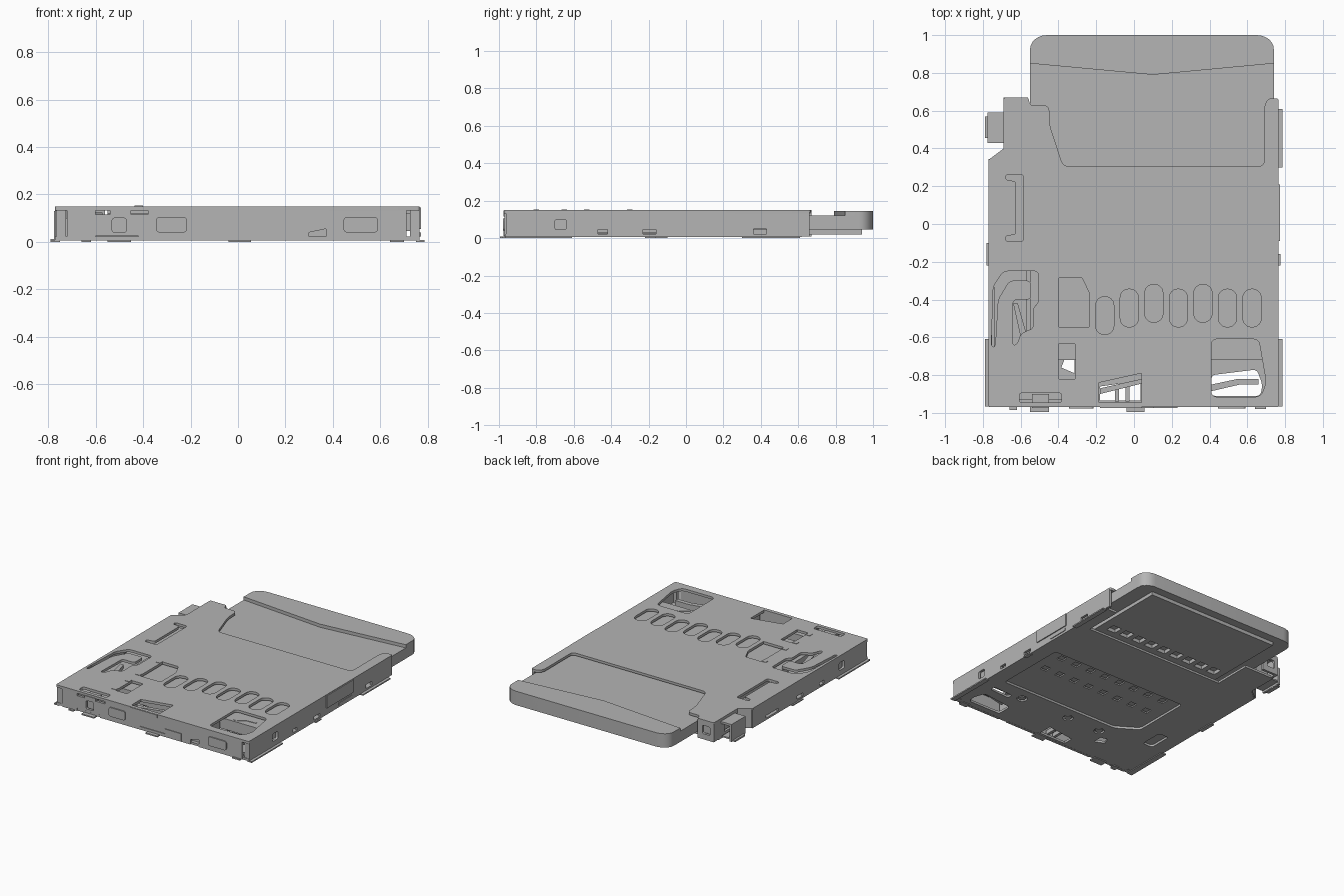
import bpy, bmesh, math
from mathutils import Matrix, Vector

if "Cube" in bpy.data.objects:
    bpy.data.objects.remove(bpy.data.objects["Cube"])

GREY = (0.46, 0.46, 0.46, 1)
mat = bpy.data.materials.new("plain grey")
mat.use_nodes = True
mat.diffuse_color = GREY
mat.node_tree.nodes["Principled BSDF"].inputs["Base Color"].default_value = GREY


def fillet(pts, r, n=6):
    """Round every corner of a polygon; r is one radius or one per point."""
    out, k = [], len(pts)
    rs = r if isinstance(r, (list, tuple)) else [r] * k
    for i in range(k):
        p = Vector(pts[i])
        if rs[i] == 0:
            out.append(p)
            continue
        a, b = Vector(pts[i - 1]) - p, Vector(pts[(i + 1) % k]) - p
        a, b = (v.normalized() * min(rs[i], v.length * 0.49) for v in (a, b))
        for j in range(n + 1):
            # superelliptic blend, close to a circular arc for square corners
            t = j / n * math.pi / 2
            out.append(p + a * (1 - math.sin(t)) + b * (1 - math.cos(t)))
    return out


def rect(x0, x1, y0, y1, r=0):
    return fillet([(x0, y0), (x1, y0), (x1, y1), (x0, y1)], r)


def plate(name, outline, lo, hi, holes=(), axis="z"):
    """Extruded profile with holes. axis z: (x,y), axis y: (x,z), axis x: (y,z)."""
    cu = bpy.data.curves.new(name, "CURVE")
    cu.dimensions, cu.fill_mode, cu.extrude = "2D", "BOTH", (hi - lo) / 2
    for loop in [outline, *holes]:
        sp = cu.splines.new("POLY")
        sp.points.add(len(loop) - 1)
        for p, q in zip(sp.points, loop):
            p.co = (q[0], q[1], 0, 1)
        sp.use_cyclic_u = True
    tmp = bpy.data.objects.new(name + "_profile", cu)
    bpy.context.collection.objects.link(tmp)
    dg = bpy.context.evaluated_depsgraph_get()
    me = bpy.data.meshes.new_from_object(tmp.evaluated_get(dg))
    bpy.data.objects.remove(tmp)
    bpy.data.curves.remove(cu)
    mid = (lo + hi) / 2
    m = {"z": Matrix(((1, 0, 0, 0), (0, 1, 0, 0), (0, 0, 1, mid), (0, 0, 0, 1))),
         "y": Matrix(((1, 0, 0, 0), (0, 0, -1, mid), (0, 1, 0, 0), (0, 0, 0, 1))),
         "x": Matrix(((0, 0, 1, mid), (1, 0, 0, 0), (0, 1, 0, 0), (0, 0, 0, 1)))}[axis]
    bm = bmesh.new()
    bm.from_mesh(me)
    bm.transform(m)
    bmesh.ops.remove_doubles(bm, verts=bm.verts, dist=1e-5)
    bmesh.ops.recalc_face_normals(bm, faces=bm.faces)
    bm.to_mesh(me)
    bm.free()
    me.name = name
    me.materials.clear()
    me.materials.append(mat)
    ob = bpy.data.objects.new(name, me)
    bpy.context.collection.objects.link(ob)
    return ob


def box(name, x0, x1, y0, y1, z0, z1):
    return plate(name, rect(x0, x1, y0, y1), z0, z1)


# --- memory card: thin body, thick grip with a shallow V edge, lower panel
body = fillet([(-0.55, -0.62), (-0.45, -0.72), (0.74, -0.72), (0.74, 1), (-0.55, 1)],
              [0, 0, 0.02, 0.09, 0.09])
plate("card_body", body, 0.045, 0.122)
plate("card_grip", fillet([(-0.55, 0.85), (0.1, 0.79), (0.74, 0.85), (0.74, 1), (-0.55, 1)],
                          [0, 0, 0, 0.09, 0.09]), 0.0455, 0.145)
windows = [rect(-0.37 + i * 0.108, -0.30 + i * 0.108, 0.39, 0.46) for i in range(9)]
plate("card_lower_panel", rect(-0.42, 0.63, 0.30, 0.94), 0.02, 0.045, windows)

# --- top cover sheet with its openings
cover = fillet([(-0.77, -0.97), (0.765, -0.97), (0.765, 0.665), (0.69, 0.665), (0.69, 0.305),
                (-0.375, 0.305), (-0.445, 0.52), (-0.45, 0.63), (-0.55, 0.63), (-0.56, 0.67),
                (-0.69, 0.67), (-0.69, 0.40), (-0.77, 0.34)],
               [.01, .01, .01, .06, .03, .03, .02, .03, .01, .01, .01, 0, 0])
ovals = [(-0.155, -0.485), (-0.025, -0.445), (0.105, -0.42), (0.235, -0.445),
         (0.365, -0.42), (0.495, -0.445), (0.625, -0.445)]
holes = [rect(x - 0.048, x + 0.048, y - 0.1, y + 0.1, 0.045) for x, y in ovals]
holes += [
    # hooked slot
    fillet([(-0.68, 0.26), (-0.68, 0.235), (-0.625, 0.225), (-0.625, -0.055), (-0.68, -0.065),
            (-0.68, -0.09), (-0.585, -0.09), (-0.585, 0.26)], 0.01, 3),
    # curved guide track
    fillet([(-0.755, -0.65), (-0.735, -0.65), (-0.72, -0.40), (-0.66, -0.30), (-0.545, -0.30),
            (-0.545, -0.40), (-0.64, -0.40), (-0.645, -0.64), (-0.62, -0.64), (-0.60, -0.58),
            (-0.53, -0.55), (-0.535, -0.44), (-0.505, -0.42), (-0.505, -0.25), (-0.69, -0.25),
            (-0.745, -0.33)], 0.02, 3),
    # side windows
    fillet([(-0.40, -0.545), (-0.235, -0.545), (-0.235, -0.37), (-0.275, -0.285), (-0.40, -0.285)], 0.008, 3),
    rect(-0.40, -0.31, -0.82, -0.635, 0.005),
    # front windows
    fillet([(0.41, -0.915), (0.67, -0.915), (0.70, -0.84), (0.66, -0.61), (0.41, -0.61)], 0.025, 3),
    [(-0.185, -0.945), (0.04, -0.945), (0.04, -0.79), (-0.185, -0.84)],
    rect(-0.605, -0.385, -0.945, -0.895, 0.01),
]
plate("cover_top", cover, 0.132, 0.15, holes)

# --- cover walls
front = [(-0.72, 0.005), (-0.60, 0.005), (-0.60, 0.025), (-0.42, 0.025), (-0.42, 0.005), (0.30, 0.005),
         (0.30, 0.04), (0.37, 0.055), (0.37, 0.005), (0.71, 0.005), (0.71, 0.14), (-0.38, 0.14),
         (-0.38, 0.115), (-0.60, 0.115), (-0.60, 0.14), (-0.72, 0.14)]
plate("front_wall", front, -0.97, -0.952, [rect(-0.53, -0.47, 0.04, 0.1, 0.01)], "y")
for x0, x1 in ((-0.345, -0.215), (0.445, 0.59)):
    plate("front_boss", rect(x0, x1, 0.04, 0.105, 0.015), -0.978, -0.969, (), "y")
plate("front_seam_strip", [(-0.1, 0.012), (0.23, 0.012), (0.23, 0.065), (0.10, 0.065),
                           (0.10, 0.03), (-0.1, 0.03)], -0.975, -0.969, (), "y")
box("front_top_strip", -0.18, 0.04, -0.975, -0.95, 0.128, 0.148)

side_holes = [rect(-0.47, -0.42, 0.015, 0.045), rect(-0.23, -0.16, 0.02, 0.045),
              rect(0.05, 0.19, 0.022, 0.04), rect(0.36, 0.43, 0.02, 0.05)]
plate("left_side_wall", rect(-0.955, 0.66, 0.008, 0.14), 0.748, 0.765,
      side_holes + [rect(-0.70, -0.64, 0.045, 0.1, 0.01)], "x")
plate("right_side_wall", rect(-0.955, 0.345, 0.008, 0.14), -0.77, -0.752,
      [rect(-0.70, -0.64, 0.045, 0.1, 0.01)] + side_holes[:3], "x")
box("left_side_bump", 0.76, 0.772, -0.09, 0.21, 0.055, 0.146)
box("left_bottom_bump", 0.76, 0.77, 0.05, 0.20, 0.022, 0.04)
for s in (-1, 1):
    box("corner_post", s * 0.745 - 0.02, s * 0.745 + 0.02, -0.962, -0.925, 0.005, 0.135)

# --- rear corner beside the card
plate("rear_corner_wall", rect(-0.69, -0.56, 0.01, 0.14), 0.652, 0.67,
      [rect(-0.66, -0.60, 0.05, 0.11, 0.01)], "y")
plate("rear_side_wall", rect(0.40, 0.66, 0.01, 0.14), -0.69, -0.672,
      [rect(0.47, 0.55, 0.04, 0.09, 0.01)], "x")
plate("rear_slant_wall", [(-0.77, 0.34), (-0.69, 0.40), (-0.68, 0.385), (-0.76, 0.325)], 0.01, 0.135)
box("rear_bracket_upright", -0.77, -0.70, 0.43, 0.59, 0.02, 0.03)
box("rear_bracket_plate", -0.775, -0.758, 0.43, 0.59, 0.005, 0.13)
box("rear_bracket_bridge", -0.77, -0.68, 0.43, 0.59, 0.115, 0.13)
box("rear_bracket_foot", -0.79, -0.76, 0.455, 0.57, 0.0, 0.012)

# --- base plate with contact bay, round holes and front openings
base = [(-0.77, -0.965), (0.765, -0.965), (0.765, 0.62), (0.67, 0.62), (0.67, 0.34), (-0.45, 0.34),
        (-0.45, 0.62), (-0.69, 0.62), (-0.69, 0.40), (-0.765, 0.33)]
bay = [(-0.30, -0.565), (0.65, -0.565), (0.65, -0.04), (-0.45, -0.04), (-0.45, -0.47)]
circle = lambda x, y, r: [(x + r * math.cos(i * math.pi / 10), y + r * math.sin(i * math.pi / 10)) for i in range(20)]
base_holes = [fillet(bay, 0.02, 3)] + [circle(x, -0.66, 0.035) for x in (-0.25, 0.02, 0.42)]
base_holes += [
    fillet([(0.41, -0.91), (0.67, -0.91), (0.68, -0.85), (0.65, -0.77), (0.41, -0.80)], 0.02, 3),
    [(-0.18, -0.935), (0.035, -0.935), (0.035, -0.83), (-0.18, -0.86)],
    [(-0.385, -0.76), (-0.315, -0.79), (-0.315, -0.72), (-0.365, -0.71)],
    fillet([(0.50, -0.71), (0.66, -0.70), (0.66, -0.66), (0.50, -0.67)], 0.015, 3),
    rect(-0.66, -0.58, -0.60, -0.43, 0.02),
]
plate("base_plate", base, 0.006, 0.022, base_holes)
fingers = [rect(-0.36 + i * 0.125, -0.31 + i * 0.125, y, y + 0.05)
           for i in range(8) for y in (-0.13, -0.30)]
plate("contact_bay_floor", rect(-0.47, 0.67, -0.58, -0.02), 0.024, 0.034, fingers)
for x in (-0.25, 0.02, 0.42):
    plate("base_rivet", circle(x, -0.66, 0.024), 0.008, 0.03)

# --- inner moulding, ejector slider and springs
box("inner_front_block_right", -0.72, -0.22, -0.93, -0.83, 0.02, 0.11)
box("inner_front_block_middle", 0.07, 0.38, -0.94, -0.75, 0.02, 0.12)
box("ejector_slider", -0.74, -0.57, -0.80, 0.30, 0.022, 0.10)
plate("ejector_arm", [(-0.64, -0.42), (-0.615, -0.42), (-0.57, -0.58), (-0.60, -0.60)], 0.10, 0.125)
box("ejector_rear_rail", -0.66, -0.56, 0.30, 0.60, 0.022, 0.09)
plate("front_spring_arm", [(0.41, -0.85), (0.55, -0.82), (0.66, -0.82), (0.66, -0.85),
                           (0.56, -0.85), (0.41, -0.885)], 0.06, 0.10)
plate("front_spring_lip", fillet([(0.45, -0.70), (0.52, -0.655), (0.61, -0.65), (0.61, -0.665),
                                  (0.53, -0.67), (0.47, -0.71)], 0.01, 3), 0.10, 0.125)
plate("detect_switch_arm", [(-0.18, -0.87), (0.04, -0.82), (0.04, -0.845), (-0.18, -0.90)], 0.08, 0.12)
for x in (-0.10, -0.045):
    box("detect_switch_pin", x, x + 0.02, -0.94, -0.86, 0.02, 0.05)
for y in (-0.53, -0.30, -0.80, -0.65):
    box("window_hinge_tab", -0.435, -0.40, y - 0.015, y + 0.015, 0.149, 0.153)
box("front_latch", -0.54, -0.45, -0.975, -0.90, 0.115, 0.135)

# --- solder feet along the bottom edges: x0, x1, y0, y1
feet = [(-0.79, -0.75, -0.965, -0.61), (0.75, 0.785, -0.965, -0.61), (0.75, 0.785, 0.30, 0.61),
        (-0.55, -0.45, -0.995, -0.94), (-0.04, 0.055, -0.995, -0.94),
        (-0.66, -0.62, -0.985, -0.94), (0.64, 0.70, -0.98, -0.94),
        (-0.78, -0.75, -0.22, -0.10), (0.75, 0.775, -0.22, -0.16)]
for x0, x1, y0, y1 in feet:
    box("solder_foot", x0, x1, y0, y1, 0.0, 0.009)

# --- smooth rounded corners, keep sharp edges
bpy.ops.object.select_all(action="DESELECT")
for ob in bpy.context.collection.objects:
    if ob.type == "MESH" and ob.data.materials and ob.data.materials[0] == mat:
        ob.select_set(True)
        bpy.context.view_layer.objects.active = ob
bpy.ops.object.shade_smooth_by_angle(angle=math.radians(30))
